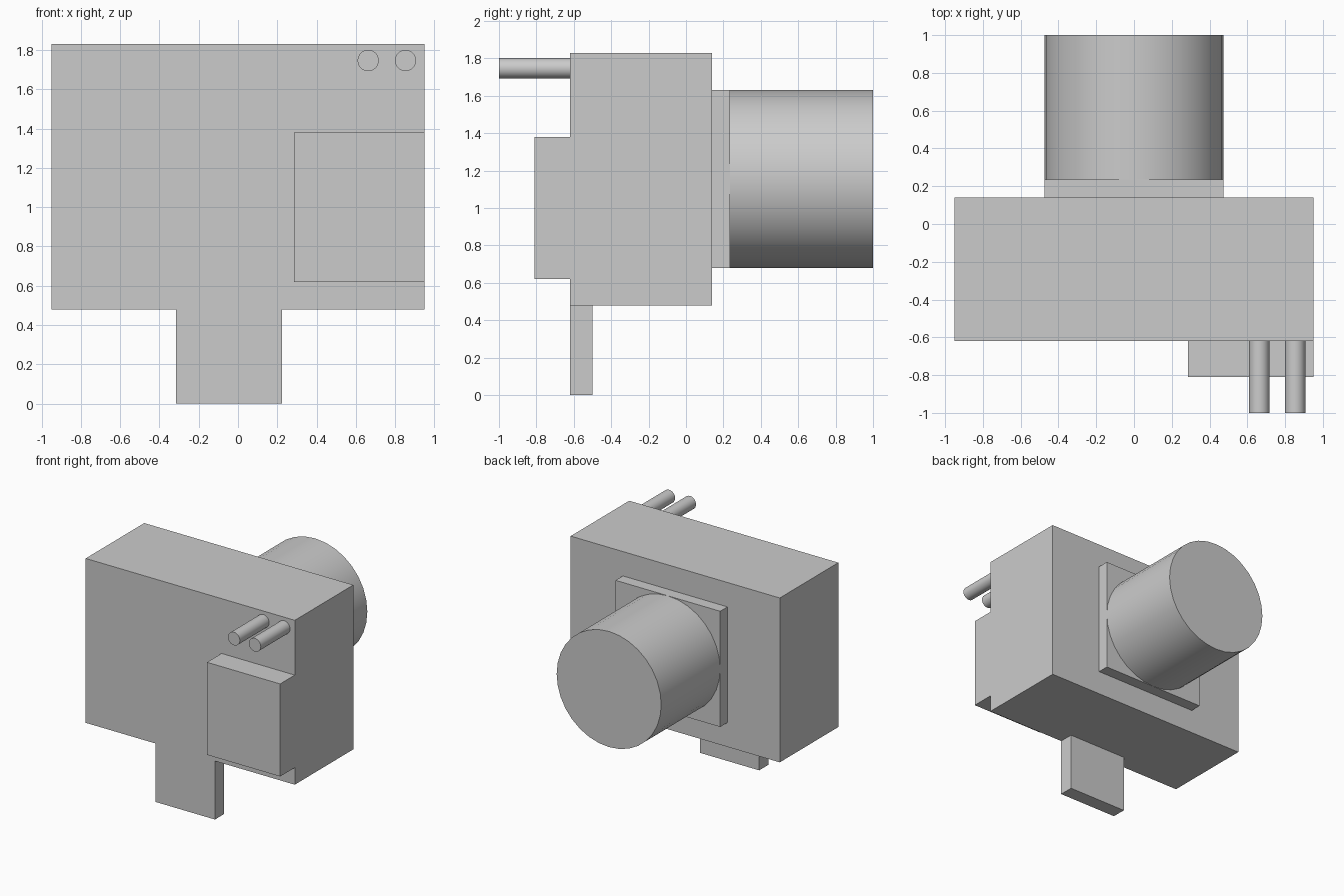
import bpy
import math

cube = bpy.data.objects.get("Cube")
if cube:
    bpy.data.objects.remove(cube, do_unlink=True)

grey = bpy.data.materials.new("plain grey")
grey.use_nodes = True
colour = (0.6, 0.6, 0.6, 1)
grey.diffuse_color = colour
grey.node_tree.nodes["Principled BSDF"].inputs["Base Color"].default_value = colour


def box(name, x, y, z):
    """Box from (low, high) ranges on each axis."""
    ranges = (x, y, z)
    bpy.ops.mesh.primitive_cube_add(size=1, location=[(a + b) / 2 for a, b in ranges])
    obj = bpy.context.object
    obj.name = name
    obj.scale = [b - a for a, b in ranges]
    bpy.ops.object.transform_apply(location=False, rotation=False, scale=True)
    obj.data.materials.append(grey)
    return obj


def rod(name, x, z, radius, y, sides):
    """Smooth cylinder lying along the y axis."""
    bpy.ops.mesh.primitive_cylinder_add(
        vertices=sides, radius=radius, depth=y[1] - y[0],
        location=(x, (y[0] + y[1]) / 2, z), rotation=(math.pi / 2, 0, 0))
    obj = bpy.context.object
    obj.name = name
    bpy.ops.object.transform_apply(location=False, rotation=True, scale=False)
    bpy.ops.object.shade_smooth_by_angle(angle=math.radians(30))
    obj.data.materials.append(grey)
    return obj


FRONT, BACK = -0.62, 0.14

# Main housing
box("main_housing", (-0.95, 0.95), (FRONT, BACK), (0.48, 1.83))

# Raised block on the front and tab below
box("front_block", (0.285, 0.95), (-0.81, FRONT), (0.62, 1.38))
box("lower_tab", (-0.315, 0.225), (FRONT, -0.5), (0, 0.48))

# Square flange and barrel on the back
box("rear_flange", (-0.475, 0.475), (BACK, 0.235), (0.68, 1.63))
rod("rear_barrel", 0, 1.155, 0.475, (0.235, 1), 32)

# Two pins on the front
for side, x in (("inner", 0.663), ("outer", 0.853)):
    rod(side + "_pin", x, 1.747, 0.054, (-1, FRONT), 32)
